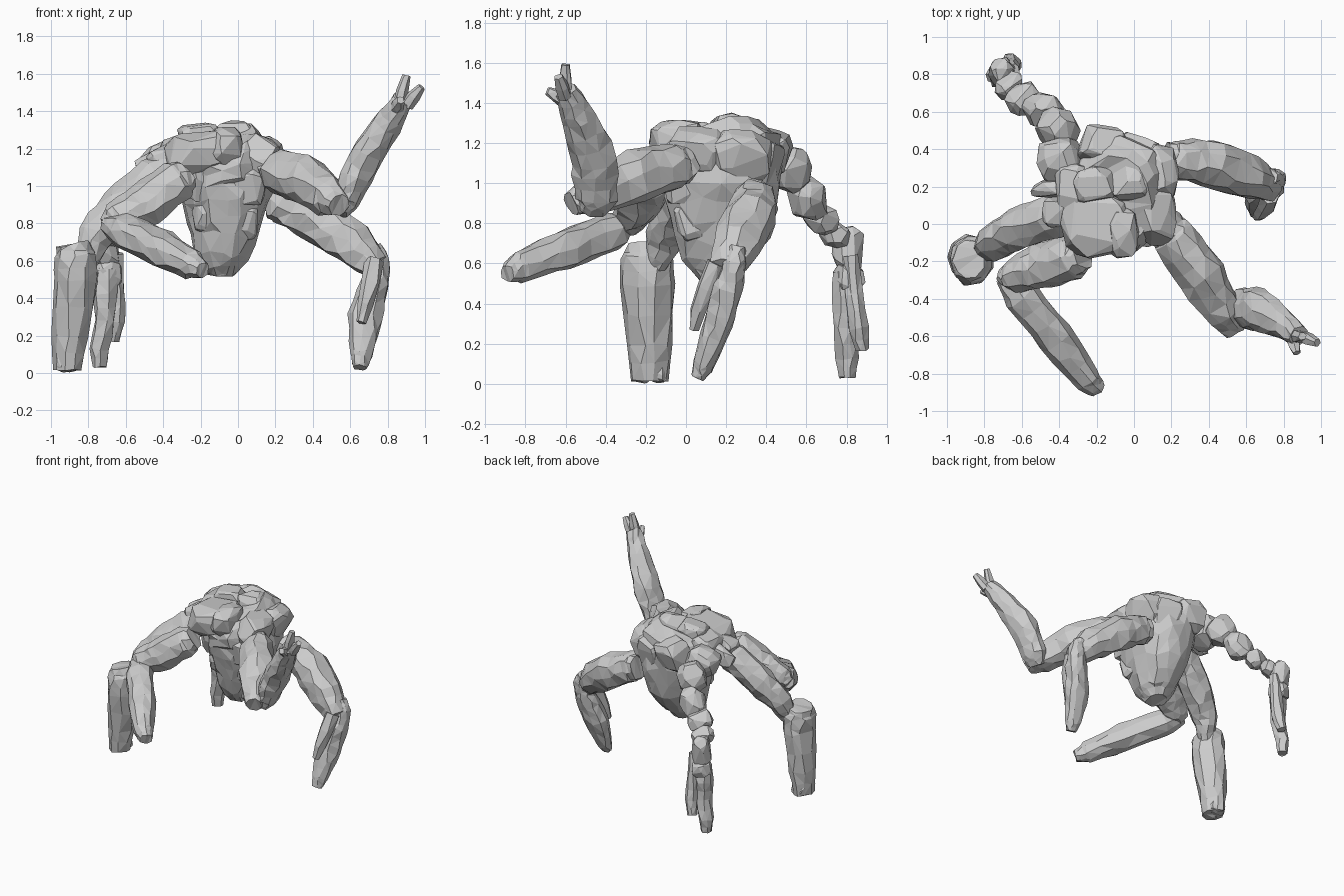
import bpy, bmesh, random
from math import sin, cos, pi, copysign
from mathutils import Vector, Euler

random.seed(11)


def finish(bm, name):
    bmesh.ops.recalc_face_normals(bm, faces=bm.faces)
    me = bpy.data.meshes.new(name)
    bm.to_mesh(me)
    bm.free()
    ob = bpy.data.objects.new(name, me)
    bpy.context.collection.objects.link(ob)
    return ob


def limb(name, pts, sides=9, cuts=3, rough=0.07):
    """Chiselled stone shaft through (x, y, z, r) or (x, y, z, rx, ry) stations."""
    pts = [(*p, p[3]) if len(p) == 4 else p for p in pts]
    st = []
    for a, b in zip(pts, pts[1:]):
        for k in range(cuts):
            st.append([p + (q - p) * k / cuts for p, q in zip(a, b)])
    st.append(list(pts[-1]))
    bm = bmesh.new()
    rings = []
    shape = [1.02 + random.uniform(-rough, rough) for _ in range(sides)]
    for i, s in enumerate(st):
        t = (Vector(st[min(i + 1, len(st) - 1)][:3]) - Vector(st[max(i - 1, 0)][:3])).normalized()
        u = Vector((0, 1, 0)).cross(t).normalized()
        v = t.cross(u)
        rx, ry = s[3], s[4]
        ring = []
        for k in range(sides):
            a = 2 * pi * (k + random.uniform(-.25, .25)) / sides
            j = shape[k] * (1 + random.uniform(-rough, rough))
            ring.append(bm.verts.new(Vector(s[:3]) + j * (u * rx * cos(a) + v * ry * sin(a))
                                     + t * random.uniform(-.12, .12) * min(rx, ry)))
        rings.append(ring)
    for r, q in zip(rings, rings[1:]):
        for k in range(sides):
            bm.faces.new((r[k], r[(k + 1) % sides], q[(k + 1) % sides], q[k]))
    bm.faces.new(rings[0][::-1])
    bm.faces.new(rings[-1])
    bmesh.ops.triangulate(bm, faces=bm.faces)
    return finish(bm, name)


def rock(name, c, r, rot=(0, 0, 0), n=60, box=0.65):
    """Boxy boulder: hull of random points on a superellipsoid."""
    bm = bmesh.new()
    e = Euler(rot)
    for _ in range(n):
        d = Vector([random.gauss(0, 1) for _ in range(3)]).normalized()
        p = Vector([copysign(abs(d[i]) ** box, d[i]) * r[i] for i in range(3)])
        p *= random.uniform(.9, 1.02)
        p.rotate(e)
        bm.verts.new(p + Vector(c))
    res = bmesh.ops.convex_hull(bm, input=bm.verts)
    junk = [g for g in res["geom_interior"] if isinstance(g, bmesh.types.BMVert)]
    bmesh.ops.delete(bm, geom=junk, context='VERTS')
    bmesh.ops.dissolve_limit(bm, angle_limit=0.2, verts=bm.verts, edges=bm.edges)
    return finish(bm, name)


# torso core, tapering downwards
limb("torso_core", [(-.09, .14, .53, .08, .08), (-.09, .13, .62, .14, .16), (-.07, .165, .8, .2, .26),
                    (-.07, .175, 1.0, .265, .3), (-.08, .155, 1.16, .27, .31), (-.1, .13, 1.25, .2, .24)],
     sides=16, cuts=2, rough=.035)

# stone plates over the back and shoulders
plates = [((-.2, -.01, 1.19), (.2, .17, .12), (.12, -.15, .1)),
          ((-.06, -.04, 1.21), (.09, .15, .11), (.12, .05, 0)),
          ((.11, .04, 1.16), (.11, .17, .12), (0, .35, 0)),
          ((-.02, .24, 1.26), (.12, .12, .09), (-.1, .1, .1)),
          ((-.21, .21, 1.26), (.12, .1, .08), (0, -.1, .2)),
          ((.13, .28, 1.14), (.1, .16, .13), (-.15, .35, 0)),
          ((-.17, .41, 1.15), (.14, .11, .13), (-.45, 0, -.2)),
          ((.02, .38, 1.09), (.13, .09, .14), (-.3, 0, -.2)),
          ((-.39, .34, 1.12), (.12, .13, .12), (0, -.4, .1)),
          ((-.44, .19, 1.12), (.12, .05, .07), (0, -.4, .05)),
          ((-.39, .06, 1.12), (.1, .09, .1), (0, -.4, 0)),
          ((-.32, .2, 1.18), (.1, .13, .1), (0, -.3, 0))]
for i, (c, r, e) in enumerate(plates):
    rock(f"back_plate_{i + 1}", c, r, e)

# chest slabs, only slightly proud of the core
slabs = [((-.16, -.03, 1.02), (.12, .08, .11)), ((.05, -.03, 1.0), (.1, .09, .13)),
         ((-.14, .02, .84), (.11, .08, .09)), ((.03, .02, .82), (.08, .08, .11)),
         ((-.09, .09, .66), (.1, .09, .09))]
for i, (c, r) in enumerate(slabs):
    rock(f"chest_slab_{i + 1}", c, r, (.25, 0, 0), box=.6)

# raised front right arm with fingers
limb("right_upper_arm", [(.16, .0, 1.1, .09), (.22, -.07, 1.08, .115), (.36, -.27, 1.03, .13),
                         (.49, -.48, .94, .105), (.54, -.57, .9, .06)])
limb("right_forearm", [(.54, -.47, .86, .05, .07), (.58, -.45, .93, .08, .1), (.66, -.46, 1.11, .09, .115),
                       (.79, -.53, 1.32, .08, .085), (.88, -.6, 1.46, .055)])
for i, (b, t) in enumerate([((.86, -.6, 1.42), (.9, -.6, 1.59)), ((.9, -.6, 1.43), (.98, -.635, 1.53)),
                            ((.85, -.62, 1.42), (.87, -.69, 1.46))]):
    m = [(p + q) / 2 for p, q in zip(b, t)]
    limb(f"right_finger_{i + 1}", [(*b, .035), (*m, .034), (*t, .022)], sides=6, cuts=1)

# front left limb, forearm reaching forward
limb("left_front_upper", [(-.27, -.16, 1.06, .08), (-.33, -.18, 1.02, .115), (-.5, -.23, .9, .115),
                          (-.64, -.28, .82, .09), (-.7, -.29, .78, .05)])
limb("left_front_lower", [(-.7, -.28, .8, .05), (-.61, -.37, .76, .1), (-.42, -.61, .67, .105),
                          (-.25, -.83, .58, .08), (-.19, -.89, .55, .045)])

# middle left limb with a heavy standing block
limb("left_middle_upper", [(-.32, .06, 1.11, .09), (-.45, .03, 1.04, .11), (-.63, -.03, .88, .11),
                           (-.76, -.1, .73, .095), (-.81, -.15, .58, .05)])
limb("left_middle_lower", [(-.88, -.19, .69, .09, .1), (-.87, -.19, .62, .115, .13), (-.865, -.19, .5, .12, .135),
                           (-.9, -.18, .2, .1, .11), (-.91, -.18, .02, .075, .09)], cuts=2, rough=.04)
for i, y in enumerate((-.22, -.14)):
    rock(f"left_middle_toe_{i + 1}", (-.91, y, .055), (.065, .045, .055))

# back right limb, forearm with a second claw
limb("right_back_upper", [(.17, .35, .93, .09), (.24, .34, .91, .11), (.42, .32, .83, .13),
                          (.62, .25, .69, .12), (.74, .19, .57, .075)])
limb("right_back_lower", [(.72, .25, .67, .05), (.75, .24, .6, .06), (.73, .21, .48, .075, .08),
                          (.68, .16, .3, .095, .075), (.66, .09, .1, .06), (.65, .06, .03, .035)])
limb("right_back_claw", [(.73, .15, .6, .05), (.71, .1, .48, .05), (.68, .06, .36, .04),
                         (.66, .04, .27, .025)], sides=6, cuts=1)

# back left limb, a chain of boulders ending in two prongs
chain = [((-.41, .51, 1.06), (.11, .12, .12)), ((-.49, .61, .92), (.1, .1, .12)), ((-.59, .67, .83), (.1, .08, .085)),
         ((-.67, .74, .75), (.09, .07, .07)), ((-.71, .81, .67), (.08, .08, .12)),
         ((-.7, .81, .53), (.08, .08, .08))]
for i, (c, r) in enumerate(chain):
    rock(f"left_back_boulder_{i + 1}", c, r, (.5, .3, .7) if i < 4 else (0, 0, .5), n=40, box=.75)
limb("left_back_prong_outer", [(-.7, .79, .56, .055), (-.71, .79, .42, .07), (-.71, .79, .28, .055),
                               (-.74, .8, .13, .055), (-.74, .8, .03, .04)], sides=7, cuts=2)
limb("left_back_prong_inner", [(-.65, .82, .64, .04), (-.65, .84, .45, .045), (-.65, .86, .28, .05),
                               (-.67, .88, .17, .035)], sides=7, cuts=2)
